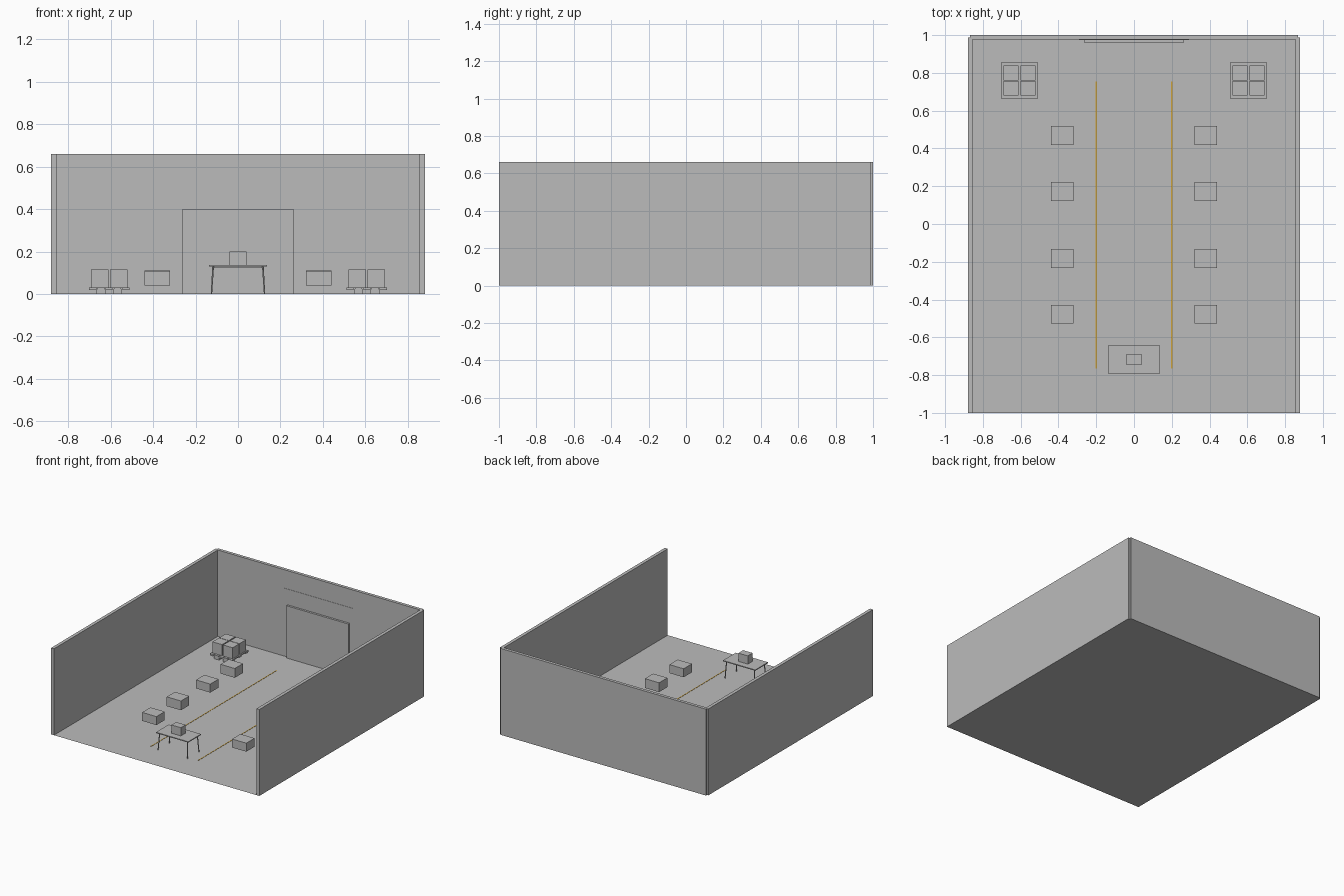
import bpy
from mathutils import Vector

cube = bpy.data.objects.get("Cube")
if cube:
    bpy.data.objects.remove(cube, do_unlink=True)


def material(name, colour):
    m = bpy.data.materials.new(name)
    m.use_nodes = True
    m.diffuse_color = (*colour, 1)
    m.node_tree.nodes["Principled BSDF"].inputs["Base Color"].default_value = (*colour, 1)
    return m


GREY = material("plain grey", (0.5, 0.5, 0.5))
YELLOW = material("lane yellow", (0.62, 0.36, 0.04))


def box(name, x, y, z, mat=GREY):
    """Box between the (low, high) pairs on each axis."""
    bpy.ops.mesh.primitive_cube_add(size=1)
    ob = bpy.context.object
    ob.name = name
    low, high = Vector((x[0], y[0], z[0])), Vector((x[1], y[1], z[1]))
    for v in ob.data.vertices:
        v.co = (low + high) / 2 + v.co * (high - low)
    ob.data.materials.append(mat)
    return ob


def around(centre, width):
    return centre - width / 2, centre + width / 2


def leg(name, top, foot, radius):
    """Slanted round leg from the foot up to the top."""
    axis = Vector(top) - Vector(foot)
    bpy.ops.mesh.primitive_cone_add(vertices=8, radius1=radius * 0.8, radius2=radius,
                                    depth=axis.length)
    ob = bpy.context.object
    ob.name = name
    ob.location = (Vector(top) + Vector(foot)) / 2
    ob.rotation_euler = axis.to_track_quat('Z', 'Y').to_euler()
    ob.data.materials.append(GREY)


# Shell: floor sheet, back wall, two side walls with notched back corners
bpy.ops.mesh.primitive_plane_add(size=1)
floor = bpy.context.object
floor.name = "floor"
floor.scale = (1.736, 1.988, 1)
floor.location = (0, -0.006, 0)
floor.data.materials.append(GREY)
box("back_wall", (-0.868, 0.868), (0.976, 1), (0, 0.66))

# Loading door and the plate above it
box("door", (-0.262, 0.262), (0.958, 0.974), (0.001, 0.4))
box("sign_plate", (-0.29, 0.29), (0.974, 0.977), (0.42, 0.52))

for side, s in (("left", 1), ("right", -1)):
    box(side + "_wall", around(s * 0.8675, 0.025), (-1, 0.988), (0, 0.66))
    box(side + "_lane_stripe", around(s * 0.2, 0.006), (-0.765, 0.755), (0.0005, 0.002), YELLOW)

    # Row of raised parcels beside the lane
    for i, y in enumerate((-0.478, -0.182, 0.172, 0.468)):
        box(f"{side}_parcel_{i + 1}", around(s * 0.38, 0.12), around(y, 0.1),
            (0.04, 0.105 + 0.006 * (i % 2)))

    # Pallet: deck slats, cross bars and feet
    px, py = s * 0.606, 0.759
    for i in range(5):
        box(f"{side}_pallet_slat_{i + 1}", around(px + (i - 2) * 0.039, 0.034),
            around(py, 0.197), (0.024, 0.031))
    for j in (-1, 0, 1):
        y = py + j * 0.082
        box(f"{side}_pallet_bar_{j + 2}", around(px, 0.19), around(y, 0.028), (0.018, 0.024))
        for k in (-1, 1):
            box(f"{side}_pallet_foot_{j + 2}_{k}", around(px + k * 0.038, 0.042),
                around(y, 0.028), (0, 0.018))

    # Four cartons on the pallet
    for j in (-1, 1):
        for k in (-1, 1):
            box(f"{side}_carton_{j}_{k}", around(px + k * 0.045, 0.081),
                around(py + j * 0.041, 0.078), (0.031, 0.116))

# Packing table with splayed legs, apron rails and a parcel on top
TY = -0.718
box("table_top", (-0.136, 0.136), around(TY, 0.154), (0.13, 0.137))
for s in (-1, 1):
    box(f"table_long_rail_{s}", (-0.116, 0.116), around(TY + s * 0.058, 0.006), (0.122, 0.13))
    box(f"table_short_rail_{s}", around(s * 0.116, 0.006), around(TY, 0.116), (0.122, 0.13))
    for t in (-1, 1):
        leg(f"table_leg_{s}_{t}", (s * 0.117, TY + t * 0.06, 0.13),
            (s * 0.125, TY + t * 0.068, 0.001), 0.004)
box("table_parcel", (-0.04, 0.04), around(TY, 0.058), (0.137, 0.2))
